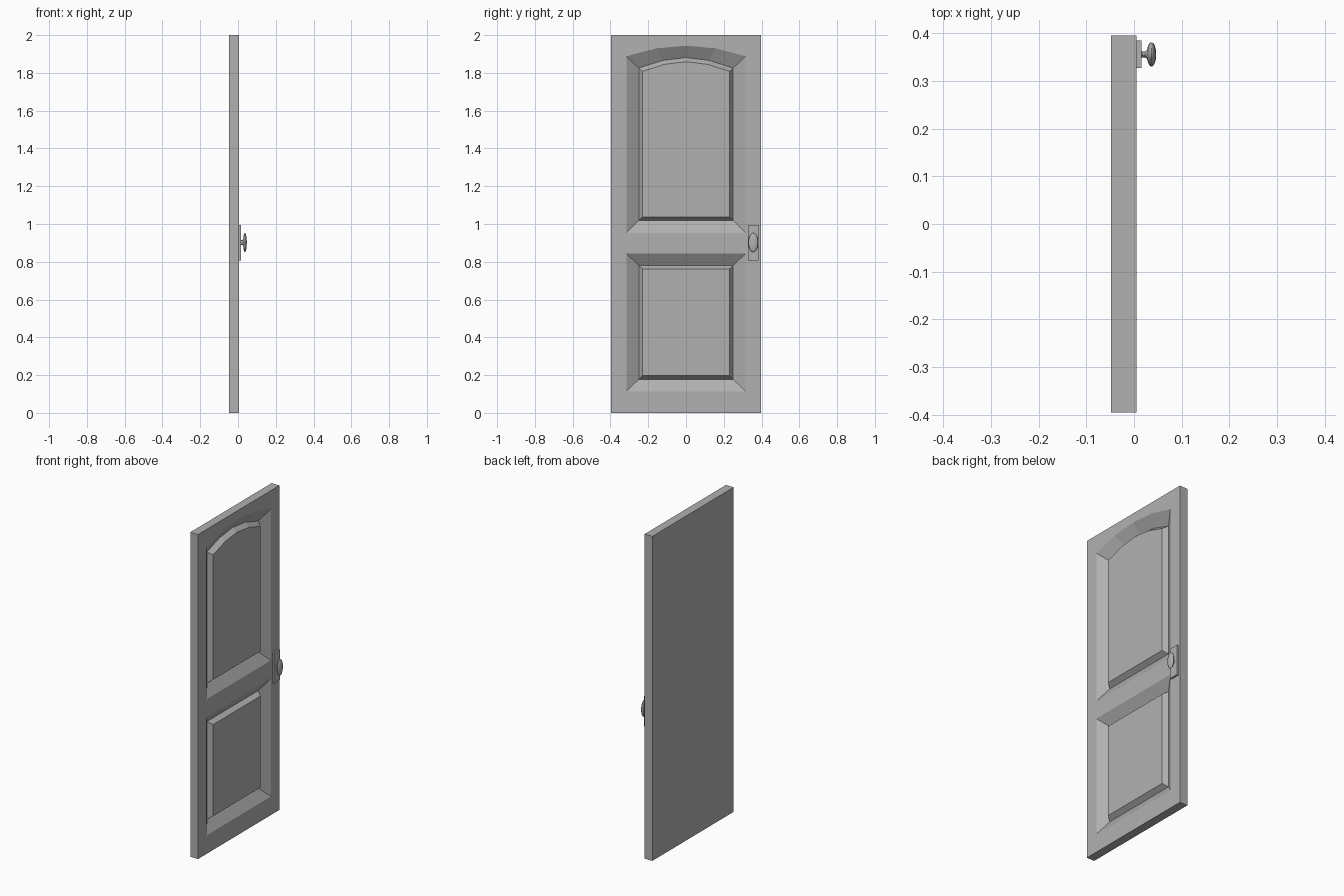
import bpy, bmesh, math

if "Cube" in bpy.data.objects:
    bpy.data.objects.remove(bpy.data.objects["Cube"])

X_BACK, X_FRONT = -0.048, 0.005
HALF_W, HEIGHT = 0.396, 2.0

grey = bpy.data.materials.new("dark_grey")
grey.diffuse_color = (0.44, 0.44, 0.44, 1)
grey.use_nodes = True
grey.node_tree.nodes["Principled BSDF"].inputs["Base Color"].default_value = grey.diffuse_color


def make_object(name, bm):
    bmesh.ops.recalc_face_normals(bm, faces=bm.faces)
    mesh = bpy.data.meshes.new(name)
    bm.to_mesh(mesh)
    bm.free()
    mesh.materials.append(grey)
    ob = bpy.data.objects.new(name, mesh)
    bpy.context.collection.objects.link(ob)
    return ob


def outline(half, bottom, corner, shoulder=None, apex=None):
    """Panel outline in (y, z); arched when an apex is given."""
    pts = [(-half, bottom), (half, bottom), (half, corner)]
    if apex:
        pts += [(half / 2, shoulder), (0, apex), (-half / 2, shoulder)]
    return pts + [(-half, corner)]


def add_loop(bm, pts, x):
    return [bm.verts.new((x, y, z)) for y, z in pts]


def bridge(bm, a, b):
    n = len(a)
    for i in range(n):
        j = (i + 1) % n
        bm.faces.new((a[i], a[j], b[j], b[i]))


def loop_edges(bm, vs):
    return [bm.edges.new((vs[i], vs[(i + 1) % len(vs)])) for i in range(len(vs))]


# Each panel: rim, bottom of the groove, edge of the raised field
arched_panel = [outline(0.315, 0.953, 1.888, 1.930, 1.944),
                outline(0.25, 1.018, 1.825, 1.866, 1.881),
                outline(0.23, 1.038, 1.808, 1.845, 1.859)]
square_panel = [outline(0.315, 0.114, 0.843),
                outline(0.25, 0.178, 0.780),
                outline(0.23, 0.198, 0.762)]
depths = (0, 0.042, 0.013)

# Door leaf: slab whose front is filled around the two panel openings
bm = bmesh.new()
rect = outline(HALF_W, 0, HEIGHT)
back, front = add_loop(bm, rect, X_BACK), add_loop(bm, rect, X_FRONT)
bm.faces.new(back)
rim_edges = loop_edges(bm, front)
panels = []
for panel in (arched_panel, square_panel):
    loops = [add_loop(bm, p, X_FRONT - d) for p, d in zip(panel, depths)]
    rim_edges += loop_edges(bm, loops[0])
    panels.append(loops)
bmesh.ops.triangle_fill(bm, edges=rim_edges, use_beauty=True, normal=(1, 0, 0))
bridge(bm, back, front)
for rim, groove, field in panels:
    bridge(bm, rim, groove)
    bridge(bm, groove, field)
    bm.faces.new(field)
make_object("door_leaf", bm)

# Lock plate
bm = bmesh.new()
plate = [(0.327, 0.808), (0.385, 0.808), (0.385, 0.995), (0.327, 0.995)]
a, b = add_loop(bm, plate, X_FRONT), add_loop(bm, plate, 0.016)
bm.faces.new(a)
bm.faces.new(b)
bridge(bm, a, b)
make_object("lock_plate", bm)

# Knob: turned profile (x, radius), stretched to an oval in z
profile = [(0.015, 0.008), (0.018, 0.006), (0.023, 0.006), (0.0275, 0.009)]
STEPS, SIDES = 16, 40
for i in range(3, STEPS):
    t = math.pi * i / STEPS
    profile.append((0.0367 - 0.0098 * math.cos(t), 0.0255 * math.sin(t)))
bm = bmesh.new()
rings = []
for x, r in profile:
    ring = [(0.356 + r * math.cos(2 * math.pi * k / SIDES),
             0.902 + 2 * r * math.sin(2 * math.pi * k / SIDES)) for k in range(SIDES)]
    rings.append(add_loop(bm, ring, x))
for r0, r1 in zip(rings, rings[1:]):
    bridge(bm, r0, r1)
bm.faces.new(rings[0])
tip = bm.verts.new((0.0465, 0.356, 0.902))
for k in range(SIDES):
    bm.faces.new((rings[-1][k], rings[-1][(k + 1) % SIDES], tip))
knob = make_object("door_knob", bm)
bpy.context.view_layer.objects.active = knob
knob.select_set(True)
bpy.ops.object.shade_smooth_by_angle(angle=math.radians(40))
